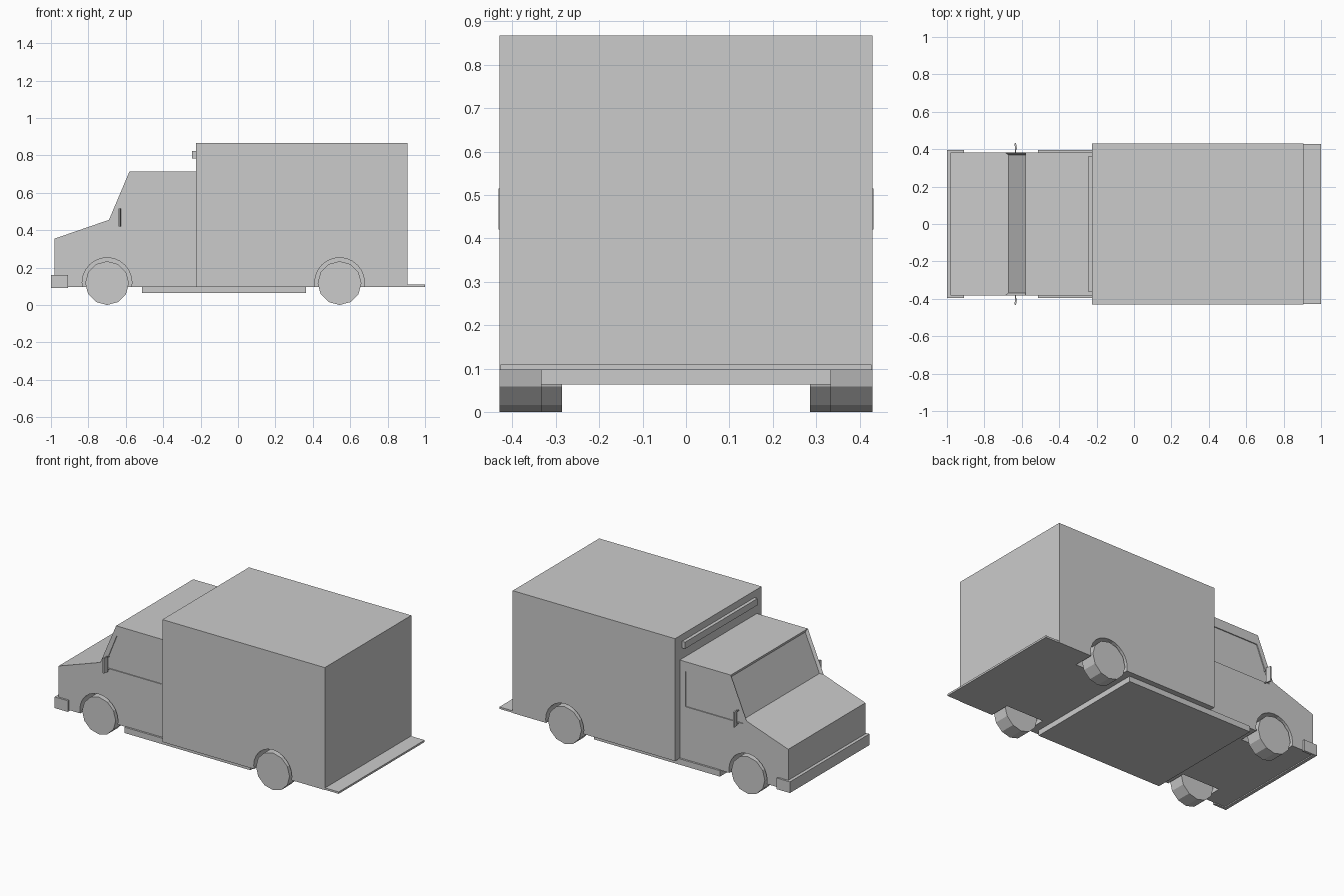
import bpy, bmesh
from math import radians, pi
from mathutils import Matrix

if "Cube" in bpy.data.objects:
    bpy.data.objects.remove(bpy.data.objects["Cube"])

FLOOR = 0.097
WHEEL_R = 0.117


def finish(name, bm):
    bmesh.ops.recalc_face_normals(bm, faces=bm.faces)
    mesh = bpy.data.meshes.new(name)
    bm.to_mesh(mesh)
    bm.free()
    obj = bpy.data.objects.new(name, mesh)
    bpy.context.collection.objects.link(obj)
    return obj


def prism(name, profile, y0, y1, inset_face=None):
    """Extrude an x-z profile along y; optionally recess one side face."""
    bm = bmesh.new()
    a = [bm.verts.new((x, y0, z)) for x, z in profile]
    b = [bm.verts.new((x, y1, z)) for x, z in profile]
    n = len(profile)
    bm.faces.new(a)
    bm.faces.new(b[::-1])
    sides = [bm.faces.new((a[i], b[i], b[(i + 1) % n], a[(i + 1) % n])) for i in range(n)]
    if inset_face is not None:
        bmesh.ops.recalc_face_normals(bm, faces=bm.faces)
        face = sides[inset_face]
        bmesh.ops.inset_region(bm, faces=[face], thickness=0.02)
        bmesh.ops.translate(bm, verts=face.verts, vec=face.normal * -0.015)
    return finish(name, bm)


def box(name, x, y, z, turn=0):
    bm = bmesh.new()
    centre = [(p[0] + p[1]) / 2 for p in (x, y, z)]
    size = [p[1] - p[0] for p in (x, y, z)]
    m = (Matrix.Translation(centre) @ Matrix.Rotation(turn, 4, 'Z')
         @ Matrix.Diagonal((*size, 1)))
    bmesh.ops.create_cube(bm, size=1, matrix=m)
    return finish(name, bm)


def cylinder(name, x, z, r, y0, y1, sides):
    bm = bmesh.new()
    m = (Matrix.Translation((x, (y0 + y1) / 2, z)) @ Matrix.Rotation(radians(90), 4, 'X')
         @ Matrix.Rotation(pi / 2, 4, 'Z'))
    bmesh.ops.create_cone(bm, cap_ends=True, segments=sides, radius1=r, radius2=r,
                          depth=abs(y1 - y0), matrix=m)
    return finish(name, bm)


def cut(target, cutter):
    mod = target.modifiers.new(cutter.name, 'BOOLEAN')
    mod.operation = 'DIFFERENCE'
    mod.solver = 'EXACT'
    mod.object = cutter
    cutter.hide_render = True
    cutter.hide_set(True)


# Main bodies: sloped cab with recessed windscreen, and cargo box
cab = prism("cab", [(-0.98, FLOOR), (-0.98, 0.355), (-0.69, 0.455), (-0.58, 0.715),
                    (-0.225, 0.715), (-0.225, FLOOR)], -0.383, 0.383, inset_face=2)
cargo = box("cargo_box", (-0.225, 0.905), (-0.43, 0.43), (FLOOR, 0.867))

window = [(-0.665, 0.432), (-0.575, 0.655), (-0.265, 0.655), (-0.265, 0.432)]
for side, s in (("left", -1), ("right", 1)):
    # Wheels and their arches
    for end, x, body, outer, wheel_out in (("front", -0.70, cab, 0.383, 0.383),
                                           ("rear", 0.543, cargo, 0.43, 0.43)):
        cylinder(f"{end}_{side}_wheel", x, WHEEL_R, WHEEL_R,
                 s * (wheel_out - 0.097), s * wheel_out, 12)
        cut(body, cylinder(f"{end}_{side}_arch_cutter", x, 0.12, 0.133,
                           s * (outer - 0.13), s * (outer + 0.05), 24))
    # Shallow side window
    cut(cab, prism(f"{side}_window_cutter", window, s * 0.377, s * 0.45))
    # Wing mirror on two short arms
    y = sorted((s * 0.398, s * 0.432))
    box(f"{side}_mirror", (-0.637, -0.628), y, (0.42, 0.515), turn=s * radians(10))
    for i, z in enumerate((0.425, 0.505)):
        box(f"{side}_mirror_arm_{i + 1}", (-0.636, -0.63),
            sorted((s * 0.37, s * 0.41)), (z, z + 0.006))
    # Bumper end wrapping around the cab
    box(f"{side}_bumper_end", (-0.98, -0.908), sorted((s * 0.38, s * 0.395)), (0.09, 0.16))

# Bumper, underbody skirt, rear step and roof light bar
box("front_bumper", (-1.0, -0.98), (-0.395, 0.395), (0.09, 0.16))
box("underbody_skirt", (-0.513, 0.363), (-0.395, 0.395), (0.063, 0.1))
box("rear_step", (0.905, 1.0), (-0.427, 0.427), (0.097, 0.109))
box("light_bar", (-0.246, -0.225), (-0.36, 0.36), (0.782, 0.824))
